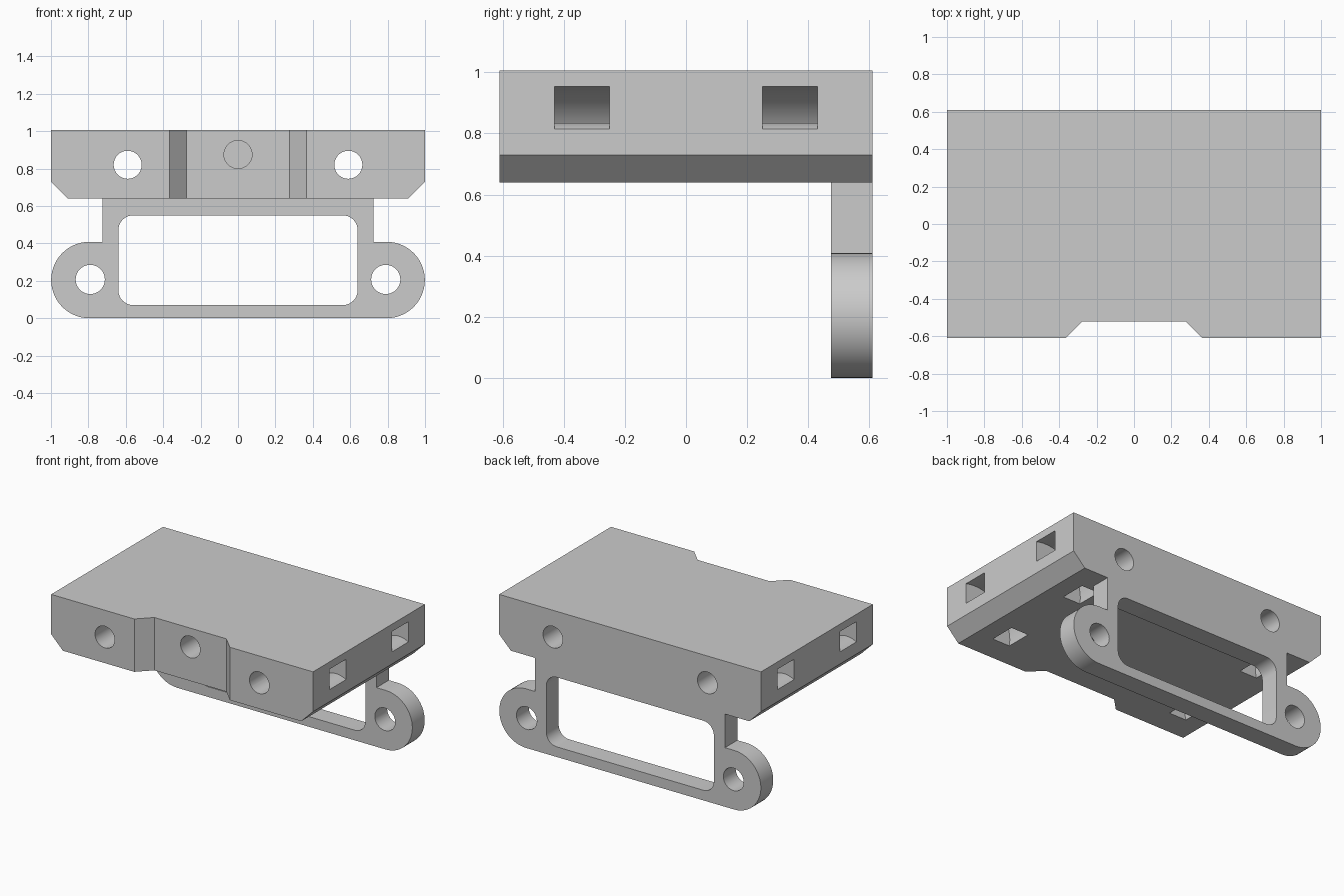
import bpy, bmesh
from math import cos, sin, radians

if "Cube" in bpy.data.objects:
    bpy.data.objects.remove(bpy.data.objects["Cube"])

grey = bpy.data.materials.new("light_grey")
grey.use_nodes = True
colour = (0.6, 0.6, 0.6, 1)
grey.diffuse_color = colour
grey.node_tree.nodes["Principled BSDF"].inputs["Base Color"].default_value = colour


def arc(cx, cz, r, start, end, steps):
    """Points along an arc, angles in degrees."""
    angles = [radians(start + (end - start) * i / steps) for i in range(steps + 1)]
    return [(cx + r * cos(a), cz + r * sin(a)) for a in angles]


def prism(name, outline, low, high, axis="Y"):
    """Extrude an outline along Y (points are x, z) or Z (points are x, y)."""
    def place(p, d):
        return (p[0], d, p[1]) if axis == "Y" else (p[0], p[1], d)
    bm = bmesh.new()
    base = bm.faces.new([bm.verts.new(place(p, low)) for p in outline])
    top = bmesh.ops.extrude_face_region(bm, geom=[base])["geom"]
    step = (0, high - low, 0) if axis == "Y" else (0, 0, high - low)
    bmesh.ops.translate(bm, vec=step, verts=[v for v in top if isinstance(v, bmesh.types.BMVert)])
    bmesh.ops.recalc_face_normals(bm, faces=bm.faces)
    mesh = bpy.data.meshes.new(name)
    bm.to_mesh(mesh)
    bm.free()
    mesh.materials.append(grey)
    obj = bpy.data.objects.new(name, mesh)
    bpy.context.collection.objects.link(obj)
    return obj


def hole(name, x, z, r, low, high):
    return prism(name, arc(x, z, r, 0, 360, 32)[:-1], low, high)


def combine(target, tools, operation):
    """Apply booleans to the target, then remove the tools."""
    for tool in tools:
        mod = target.modifiers.new(tool.name, "BOOLEAN")
        mod.object, mod.operation, mod.solver = tool, operation, "EXACT"
    graph = bpy.context.evaluated_depsgraph_get()
    mesh = bpy.data.meshes.new_from_object(target.evaluated_get(graph))
    target.modifiers.clear()
    target.data = mesh
    for tool in tools:
        bpy.data.objects.remove(tool)


BACK, FRONT, TOP, UNDER = 0.61, -0.61, 1.005, 0.64

# Block with chamfered lower side edges
block = prism("mounting_bracket", [(-1, TOP), (-1, 0.73), (-0.91, UNDER),
              (0.91, UNDER), (1, 0.73), (1, TOP)], FRONT, BACK)

# Hanging flange with rounded ears
right_half = arc(0.795, 0.204, 0.204, -90, 90, 28) + [(0.725, 0.408), (0.725, 0.7)]
left_half = [(-x, z) for x, z in reversed(right_half)]
flange = prism("flange", right_half + left_half, 0.475, BACK)

# Rounded window and ear holes
window = []
for cx, cz, start in ((0.56, 0.47, 0), (-0.56, 0.47, 90), (-0.56, 0.15, 180), (0.56, 0.15, 270)):
    window += arc(cx, cz, 0.08, start, start + 90, 8)
cutters = [prism("window_cutter", window, 0.4, 0.7)]
cutters += [hole("ear_hole", s * 0.79, 0.207, 0.078, 0.4, 0.7) for s in (-1, 1)]
combine(flange, cutters, "DIFFERENCE")
combine(block, [flange], "UNION")

# Front recess, through holes and blind centre hole
cutters = [prism("recess", [(-0.455, -0.7), (0.455, -0.7), (0.275, -0.52), (-0.275, -0.52)],
                 0.5, 1.2, "Z")]
cutters += [hole("bolt_hole", s * 0.59, 0.82, 0.075, -0.8, 0.8) for s in (-1, 1)]
cutters.append(hole("centre_hole", 0, 0.875, 0.075, -0.8, -0.1))

# Curved strap channels from the sides to the underside
for s in (-1, 1):
    channel = arc(0.924, 0.685, 0.28, 0, 230, 32) + arc(0.924, 0.685, 0.15, 230, 0, 32)
    for y in (-0.34, 0.34):
        cutters.append(prism("strap_channel", [(s * x, z) for x, z in channel],
                             y - 0.09, y + 0.09))
combine(block, cutters, "DIFFERENCE")

# Smooth the curved walls only
bpy.ops.object.select_all(action="DESELECT")
block.select_set(True)
bpy.context.view_layer.objects.active = block
bpy.ops.object.shade_smooth_by_angle(angle=radians(30))
